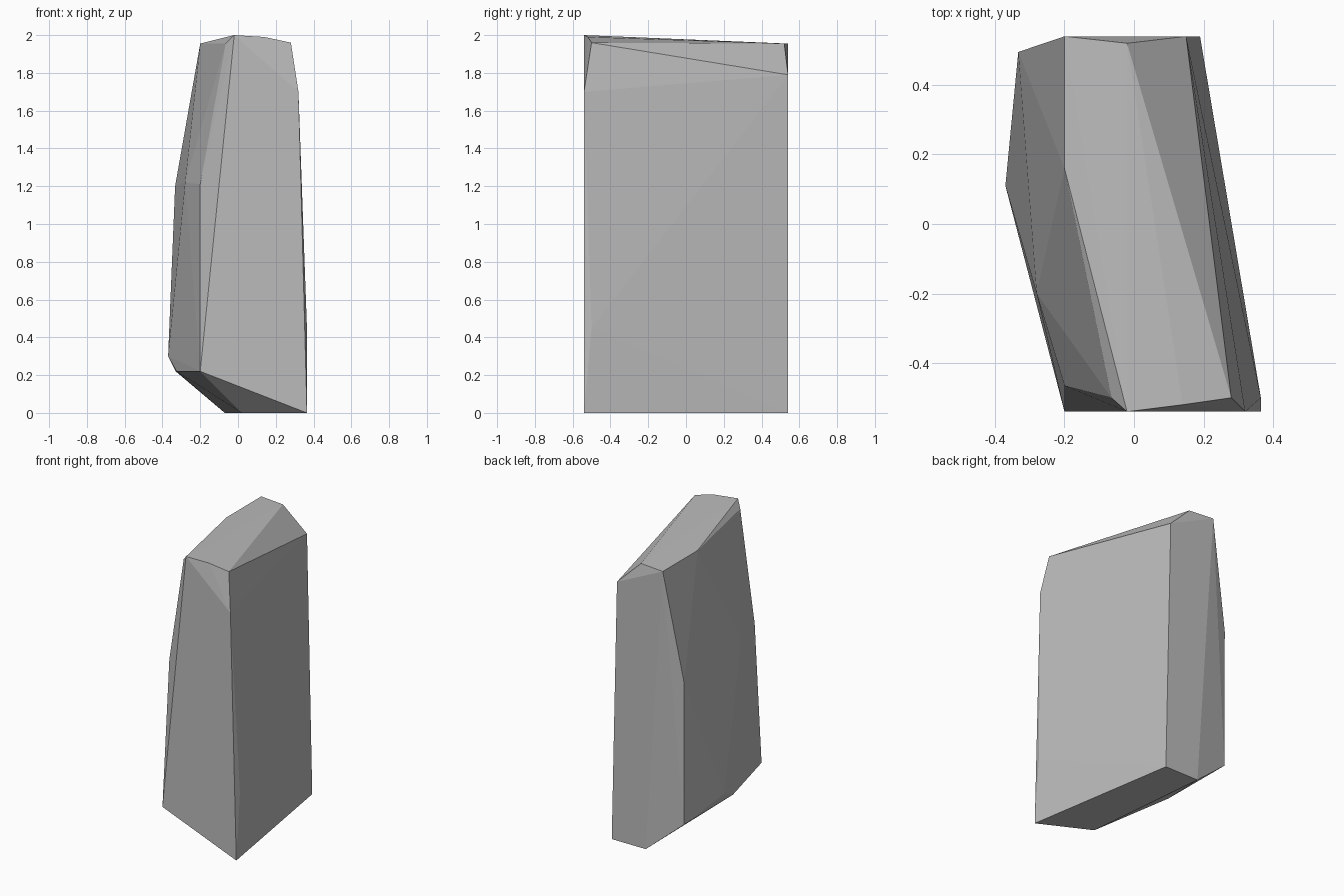
import bpy
import bmesh

# Remove the default cube only
default_cube = bpy.data.objects.get("Cube")
if default_cube:
    bpy.data.objects.remove(default_cube, do_unlink=True)


def flat_material(name, colour):
    """Make a plain matte material with matching viewport and render colour."""
    material = bpy.data.materials.new(name)
    material.use_nodes = True
    material.diffuse_color = colour
    shader = material.node_tree.nodes["Principled BSDF"]
    shader.inputs["Base Color"].default_value = colour
    shader.inputs["Roughness"].default_value = 0.9
    return material


def chiselled_block(name, corner_groups, material):
    """Wrap the corners in a convex, flat-faced block."""
    mesh = bpy.data.meshes.new(name)
    bm = bmesh.new()
    for corners in corner_groups:
        for corner in corners:
            bm.verts.new(corner)
    hull = bmesh.ops.convex_hull(bm, input=bm.verts[:])
    spare = {g for g in hull["geom_interior"] + hull["geom_unused"]
             if isinstance(g, bmesh.types.BMVert)}
    bmesh.ops.delete(bm, geom=list(spare), context="VERTS")
    bmesh.ops.recalc_face_normals(bm, faces=bm.faces[:])
    bm.to_mesh(mesh)
    bm.free()
    mesh.materials.append(material)
    block = bpy.data.objects.new(name, mesh)
    bpy.context.collection.objects.link(block)
    return block


# Half depth of the block, shared by the flat front and back
FRONT, BACK = -0.54, 0.54

# Flat footprint on the ground
foot = [(0.365, FRONT, 0), (0.19, BACK, 0), (-0.07, BACK, 0), (0.02, -0.365, 0)]

# Undercut lower edge
undercut = [(-0.2, FRONT, 0.22), (-0.325, -0.05, 0.22),
            (-0.33, 0.495, 0.22), (-0.37, 0.11, 0.3), (0.365, -0.5, 0.45)]

# Slight bulge around the middle
waist = [(-0.2, -0.465, 1.21), (-0.28, -0.2, 1.22), (-0.333, 0.495, 1.2)]

# Right shoulder, below the top
shoulder = [(0.32, FRONT, 1.7), (0.15, BACK, 1.79)]

# Sloping faceted top
crown = [(-0.02, FRONT, 2), (0.14, -0.52, 1.99), (0.28, -0.5, 1.96),
         (-0.065, -0.5, 1.955), (-0.2, 0.16, 1.955),
         (-0.2, BACK, 1.955), (-0.02, 0.52, 1.955)]

stone_grey = flat_material("stone grey", (0.5, 0.5, 0.5, 1))
chiselled_block("standing_rock", [foot, undercut, waist, shoulder, crown], stone_grey)
